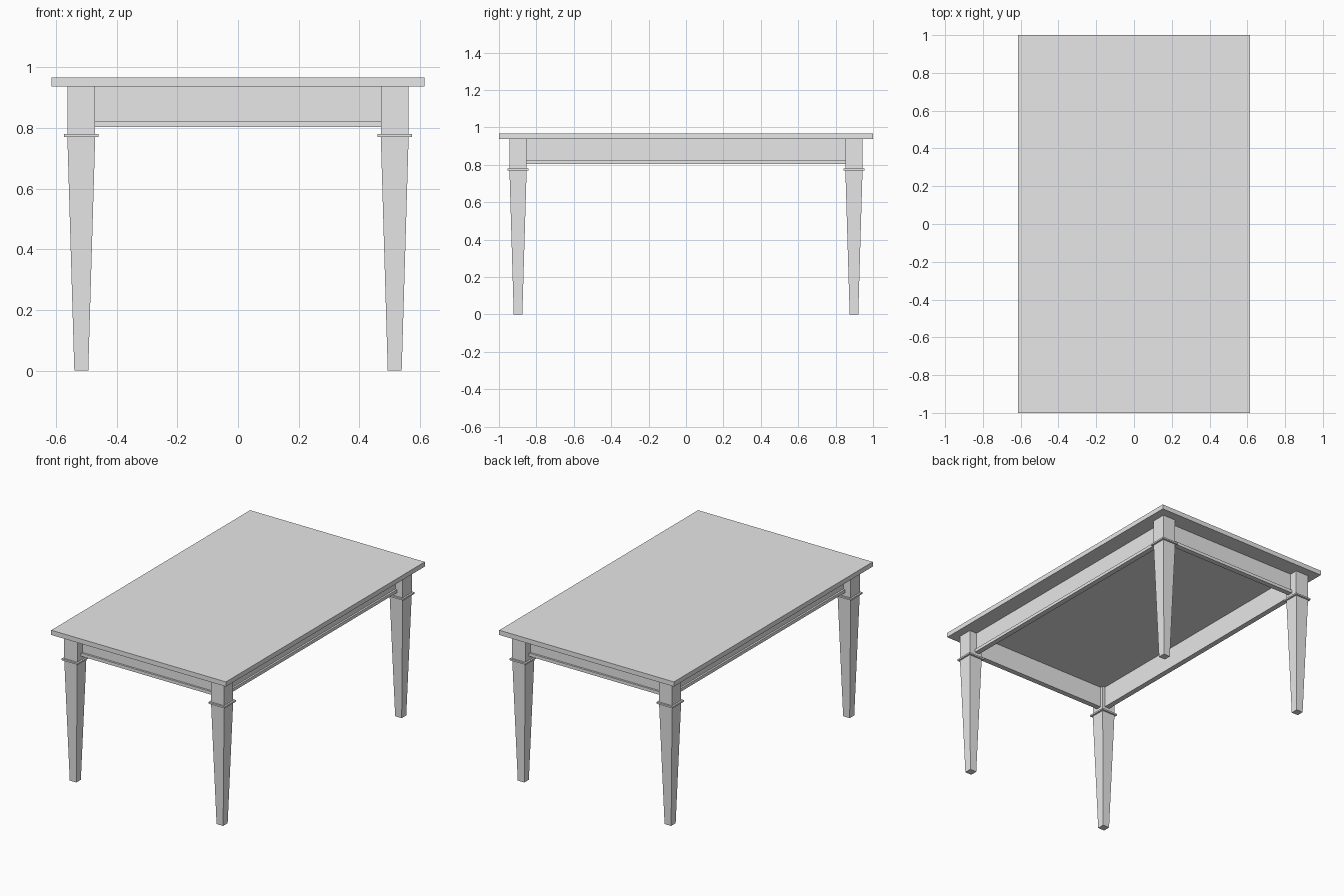
import bpy
import bmesh

cube = bpy.data.objects.get("Cube")
if cube:
    bpy.data.objects.remove(cube, do_unlink=True)

# Single plain grey finish
grey = bpy.data.materials.new("light grey")
grey.use_nodes = True
COLOUR = (0.8, 0.8, 0.8, 1.0)
grey.diffuse_color = COLOUR
grey.node_tree.nodes["Principled BSDF"].inputs["Base Color"].default_value = COLOUR

# Main dimensions
TOP_X, TOP_Y, TOP_Z = 0.615, 1.0, 0.967    # tabletop half sizes and height
UNDER = 0.937                              # underside of the tabletop
LEG_X, LEG_Y = 0.517, 0.898                # leg centres
LEG, FOOT, COLLAR = 0.046, 0.023, 0.057    # half widths
APRON_Z, LIP_Z = 0.803, 0.823              # apron bottom, lip top


def square_stack(name, x, y, sections):
    """Loft rectangles (half x, half y, z) from bottom to top around x, y."""
    bm = bmesh.new()
    rings = [[bm.verts.new((x + sx * hx, y + sy * hy, z))
              for sx, sy in ((-1, -1), (1, -1), (1, 1), (-1, 1))]
             for hx, hy, z in sections]
    bm.faces.new(rings[0][::-1])
    bm.faces.new(rings[-1])
    for low, high in zip(rings, rings[1:]):
        for i in range(4):
            j = (i + 1) % 4
            bm.faces.new((low[i], low[j], high[j], high[i]))
    mesh = bpy.data.meshes.new(name)
    bm.to_mesh(mesh)
    bm.free()
    mesh.materials.append(grey)
    obj = bpy.data.objects.new(name, mesh)
    bpy.context.collection.objects.link(obj)
    return obj


def box(name, x0, x1, y0, y1, z0, z1):
    hx, hy = (x1 - x0) / 2, (y1 - y0) / 2
    return square_stack(name, (x0 + x1) / 2, (y0 + y1) / 2,
                        [(hx, hy, z0), (hx, hy, z1)])


# Tabletop
box("tabletop", -TOP_X, TOP_X, -TOP_Y, TOP_Y, UNDER, TOP_Z)

# Tapered legs with a square block on top and a thin collar
for end, sy in (("front", -1), ("back", 1)):
    for side, sx in (("left", 1), ("right", -1)):
        x, y = sx * LEG_X, sy * LEG_Y
        square_stack(f"{end}_{side}_leg", x, y,
                     [(FOOT, FOOT, 0), (LEG, LEG, 0.775), (LEG, LEG, UNDER)])
        square_stack(f"{end}_{side}_collar", x, y,
                     [(COLLAR, COLLAR, 0.77), (COLLAR, COLLAR, 0.78)])

# Aprons between the legs: recessed boards with a projecting lower lip.
# Offsets are measured inward from the outer leg face.
LIP_OUT, BOARD_OUT, INNER = 0.04, 0.052, 0.074
span_x, span_y = LEG_X - LEG, LEG_Y - LEG
face_x, face_y = LEG_X + LEG, LEG_Y + LEG
for part, outer, z0, z1 in (("apron", BOARD_OUT, LIP_Z, UNDER),
                            ("apron_lip", LIP_OUT, APRON_Z, LIP_Z)):
    for name, s in (("front", -1), ("back", 1)):
        y0, y1 = sorted((s * (face_y - outer), s * (face_y - INNER)))
        box(f"{name}_{part}", -span_x, span_x, y0, y1, z0, z1)
    for name, s in (("right", -1), ("left", 1)):
        x0, x1 = sorted((s * (face_x - outer), s * (face_x - INNER)))
        box(f"{name}_{part}", x0, x1, -span_y, span_y, z0, z1)
